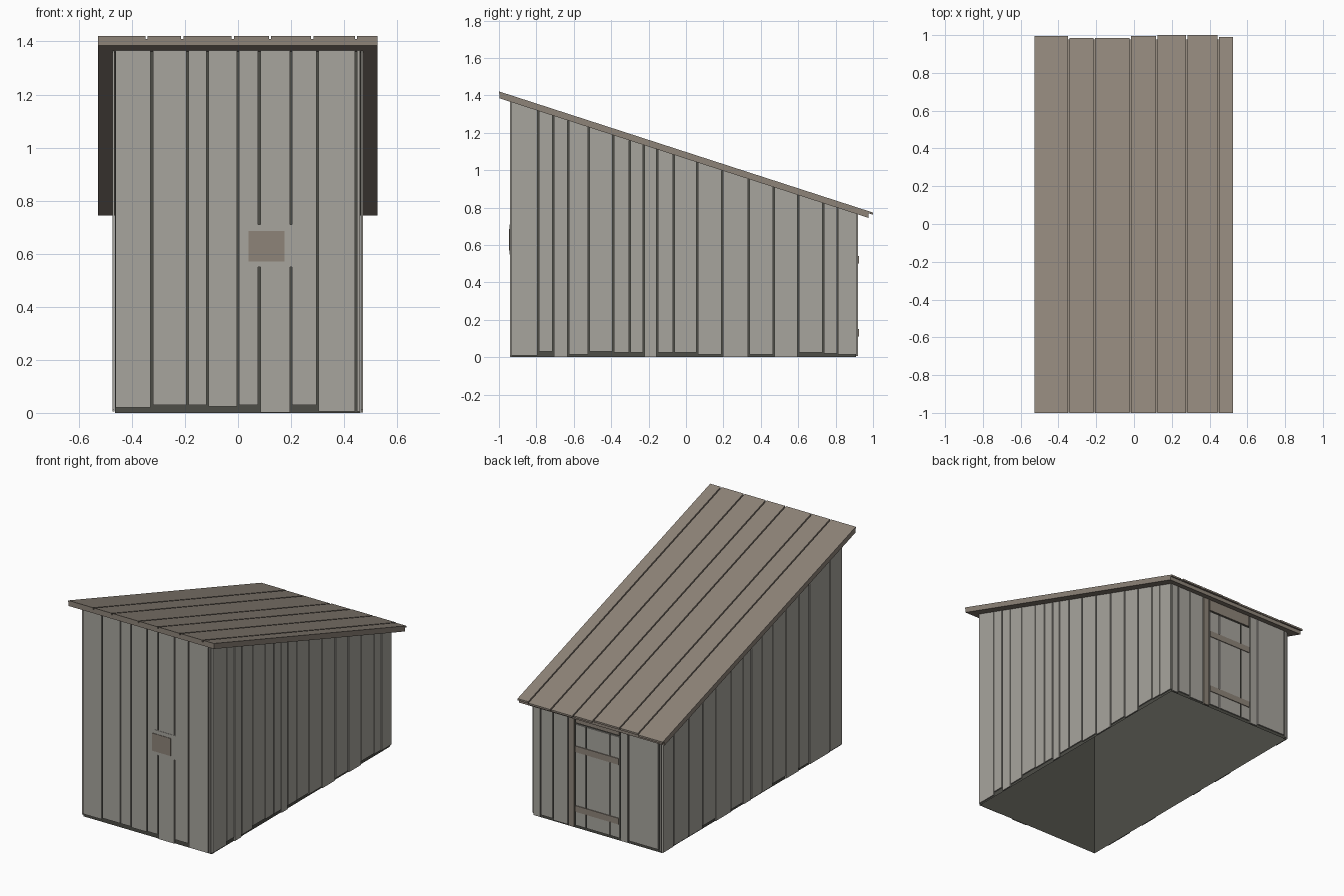
import bpy
import bmesh

cube = bpy.data.objects.get("Cube")
if cube:
    bpy.data.objects.remove(cube, do_unlink=True)


def material(name, rgb):
    m = bpy.data.materials.new(name)
    m.use_nodes = True
    m.diffuse_color = (*rgb, 1)
    m.node_tree.nodes["Principled BSDF"].inputs["Base Color"].default_value = (*rgb, 1)
    return m


GREY = material("weathered grey wood", (0.39, 0.375, 0.34))
BROWN = material("brown wood", (0.27, 0.23, 0.19))
DARK = material("dark lining", (0.075, 0.075, 0.063))

SLOPE = 0.324
GAP = 0.004


def under(y):
    """Height of the roof underside."""
    return 1.385 - SLOPE * (y + 1)


def roof(offset):
    return lambda y: under(y) + offset


def flat(z):
    return lambda y: z


def add_board(bm, xs, ys, low, high):
    """Box whose bottom and top heights follow functions of y."""
    v = [bm.verts.new((x, y, f(y))) for f in (low, high) for y in ys for x in xs]
    quads = ((0, 2, 3, 1), (4, 5, 7, 6), (0, 1, 5, 4), (2, 6, 7, 3), (0, 4, 6, 2), (1, 3, 7, 5))
    return [bm.faces.new([v[i] for i in q]) for q in quads]


def finish(bm, name, mat):
    mesh = bpy.data.meshes.new(name)
    bm.to_mesh(mesh)
    bm.free()
    mesh.materials.append(mat)
    ob = bpy.data.objects.new(name, mesh)
    bpy.context.scene.collection.objects.link(ob)
    return ob


def board(name, mat, xs, ys, low, high):
    bm = bmesh.new()
    add_board(bm, xs, ys, low, high)
    return finish(bm, name, mat)


def spans(cuts):
    """Plank extents between neighbouring cuts, leaving a narrow gap."""
    return [(a + GAP, b - GAP) for a, b in zip(cuts, cuts[1:])]


def planks(name, cuts, bottoms, depth, along_x):
    """Wall cladding; bottoms are ragged heights in hundredths."""
    bm = bmesh.new()
    for i, span in enumerate(spans(cuts)):
        low = flat(bottoms[i % len(bottoms)] / 100)
        xs, ys = (span, depth) if along_x else (depth, span)
        add_board(bm, xs, ys, low, roof(0.002))
    return finish(bm, name, GREY)


# Dark lining, open underneath
bm = bmesh.new()
faces = add_board(bm, (-0.464, 0.462), (-0.932, 0.91), flat(0), roof(0.002))
bmesh.ops.delete(bm, geom=faces[:2], context="FACES_ONLY")
finish(bm, "lining", DARK)

# Wall planks
planks("front_planks",
       (-0.465, -0.325, -0.19, -0.115, 0.0, 0.08, 0.2, 0.3, 0.445, 0.463),
       (2, 3, 3, 2.5, 3, 0.2, 3, 0.5, 0.5), (-0.941, -0.933), True)
planks("left_planks",
       (-0.937, -0.79, -0.71, -0.63, -0.52, -0.39, -0.3, -0.225, -0.155, -0.065,
        0.06, 0.195, 0.335, 0.47, 0.6, 0.735, 0.81, 0.916),
       (1, 3, 0.2, 1.5, 3, 2.5, 2.5, 0.2, 2.5, 2.5, 1.5, 0.2, 1.5, 0.2, 2.5, 2, 1.5),
       (0.463, 0.471), False)
planks("right_planks",
       (-0.937, -0.81, -0.6, -0.49, -0.355, -0.22, -0.11, 0.0, 0.085, 0.21,
        0.37, 0.5, 0.645, 0.8, 0.916),
       (1, 0.5, 2, 0.5, 2.5, 1), (-0.474, -0.465), False)
back = (0.911, 0.919)
planks("back_planks_left", (0.21, 0.32, 0.41, 0.463), (1, 2, 0.5), back, True)
planks("back_planks_right", (-0.465, -0.446, -0.226, -0.165), (1, 2, 0.5), back, True)

# Rear door with frame and straps
bm = bmesh.new()
for span in spans((-0.165, -0.095, 0.08, 0.16)):
    add_board(bm, span, back, flat(0.02), flat(0.68))
finish(bm, "door_planks", GREY)
board("door_post", BROWN, (0.166, 0.206), back, flat(0.005), roof(0.002))
board("door_lintel", BROWN, (-0.16, 0.156), back, flat(0.69), roof(0.002))
for name, z in (("lower_strap", 0.13), ("upper_strap", 0.52)):
    board(name, BROWN, (-0.16, 0.156), (0.918, 0.924), flat(z - 0.02), flat(z + 0.02))

# Front patch on its backing board
board("patch_backing", GREY, (0.06, 0.215), (-0.943, -0.934), flat(0.55), flat(0.71))
board("patch", BROWN, (0.04, 0.175), (-0.946, -0.934), flat(0.57), flat(0.685))

# Roof deck and roof planks
board("roof_deck", BROWN, (-0.528, 0.525), (-0.998, 0.976), roof(0), roof(0.025))
bm = bmesh.new()
cuts = (-0.532, -0.345, -0.21, -0.02, 0.12, 0.28, 0.445, 0.529)
ends = (0.995, 0.985, 0.985, 0.995, 1.0, 1.0, 0.99)
for span, end in zip(spans(cuts), ends):
    add_board(bm, span, (-1, end), roof(0.0245), roof(0.036))
finish(bm, "roof_planks", BROWN)
